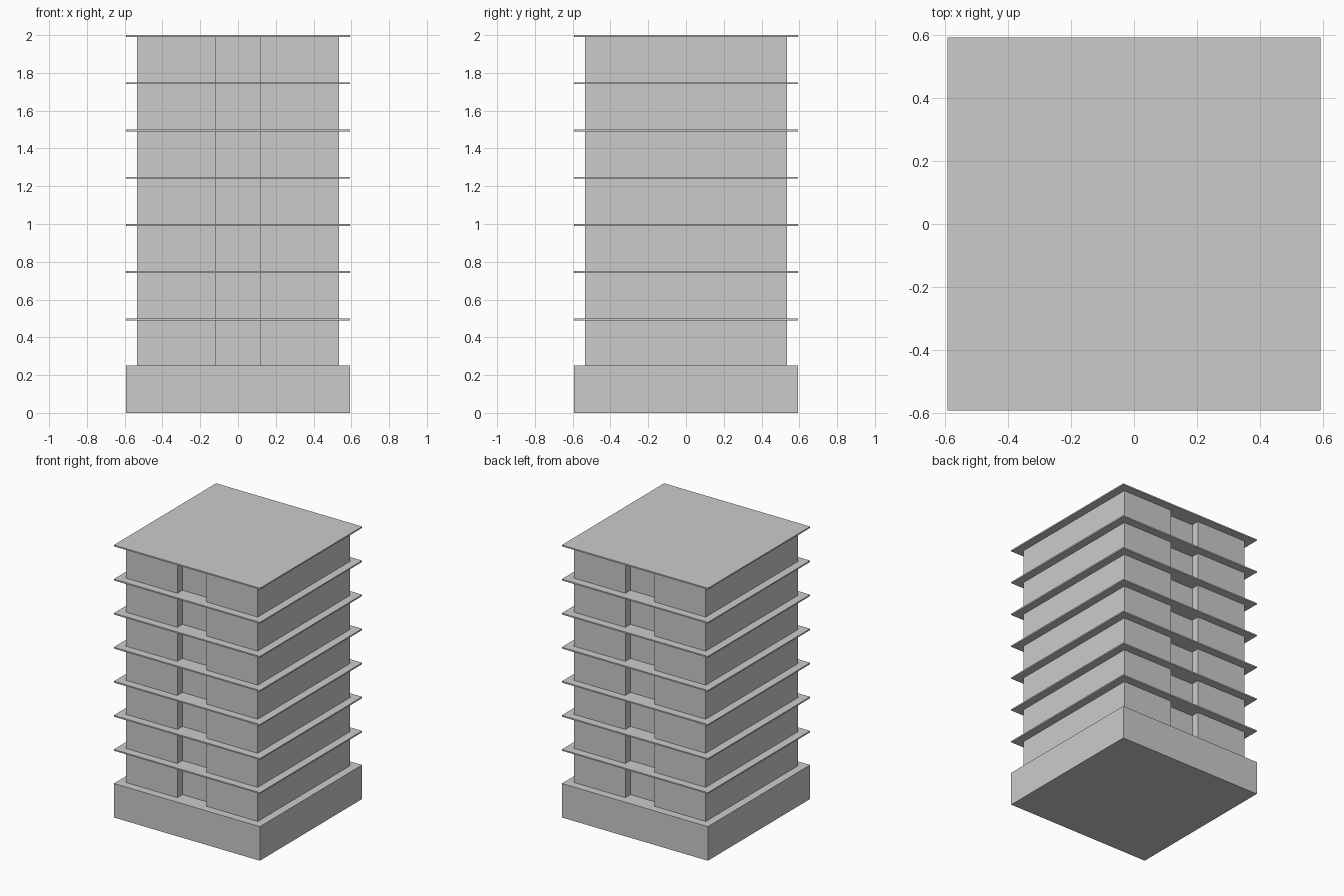
import bpy
import bmesh

if "Cube" in bpy.data.objects:
    bpy.data.objects.remove(bpy.data.objects["Cube"])

HALF = 0.593      # half width of podium and slabs
WALL = 0.534      # half width of the tower walls
RECESS = 0.119    # half width of the front and back recesses
INNER = 0.475     # y distance of the recessed walls
FLOOR = 0.25      # storey height
SLAB = 0.01       # slab thickness


def prism(name, outline, z0, z1):
    """Extrude an xy outline from z0 to z1."""
    mesh = bpy.data.meshes.new(name)
    bm = bmesh.new()
    face = bm.faces.new([bm.verts.new((x, y, z0)) for x, y in outline])
    top = bmesh.ops.extrude_face_region(bm, geom=[face])["geom"]
    verts = [v for v in top if isinstance(v, bmesh.types.BMVert)]
    bmesh.ops.translate(bm, verts=verts, vec=(0, 0, z1 - z0))
    bmesh.ops.recalc_face_normals(bm, faces=bm.faces)
    bm.to_mesh(mesh)
    bm.free()
    obj = bpy.data.objects.new(name, mesh)
    bpy.context.collection.objects.link(obj)
    return obj


square = [(-HALF, -HALF), (HALF, -HALF), (HALF, HALF), (-HALF, HALF)]

# Ground-floor podium
prism("podium", square, 0, FLOOR)

# Tower walls with a shallow recess at front and back
front = [(-WALL, -WALL), (-RECESS, -WALL), (-RECESS, -INNER),
         (RECESS, -INNER), (RECESS, -WALL), (WALL, -WALL)]
back = [(-x, -y) for x, y in front]
prism("tower_walls", front + back, FLOOR, 8 * FLOOR - SLAB)

# Overhanging floor slabs and roof
for level in range(2, 9):
    name = "roof_slab" if level == 8 else f"floor_slab_{level}"
    prism(name, square, level * FLOOR - SLAB, level * FLOOR)
